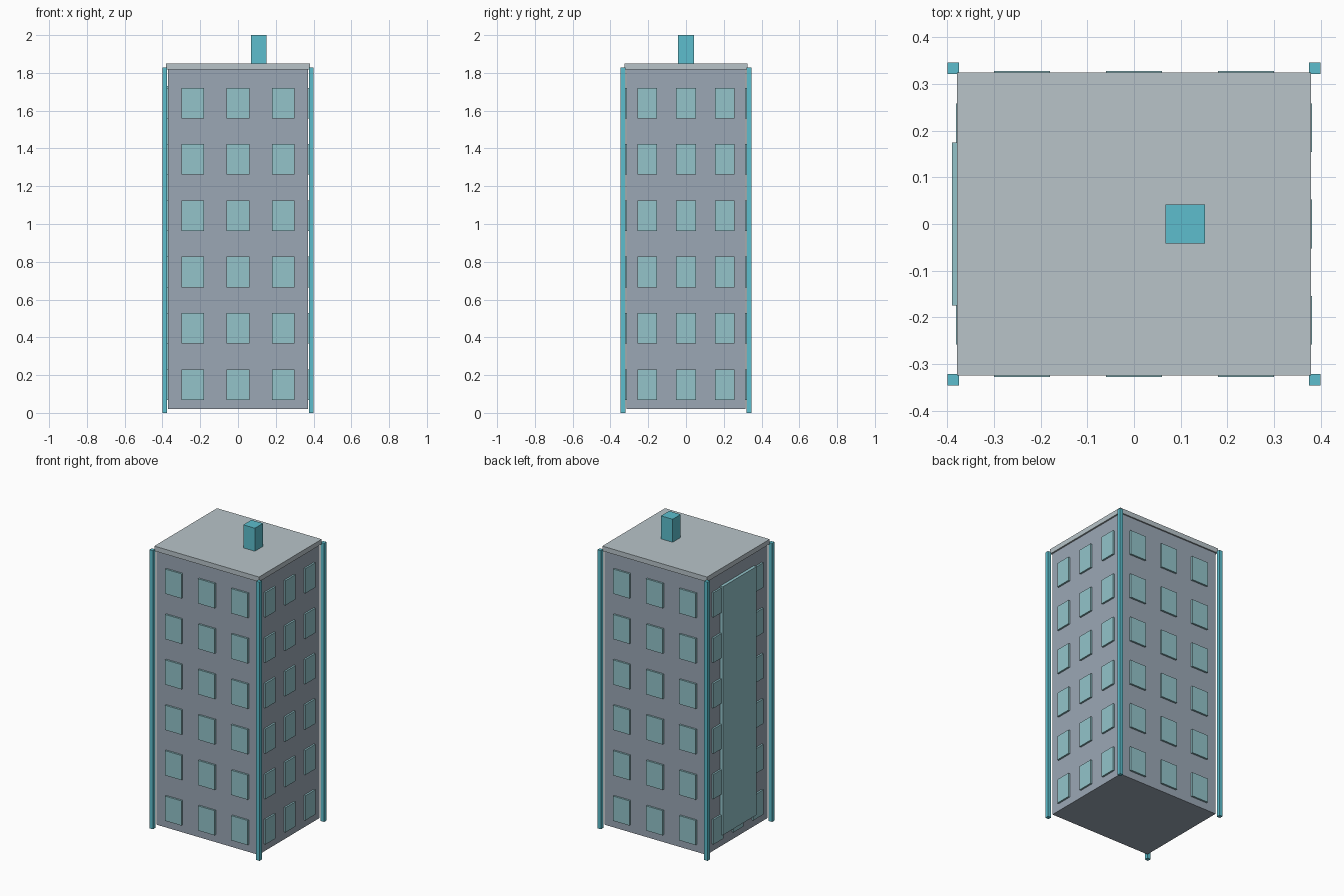
import bpy

cube = bpy.data.objects.get("Cube")
if cube:
    bpy.data.objects.remove(cube, do_unlink=True)


def material(name, hex_code):
    srgb = [int(hex_code[i:i + 2], 16) / 255 for i in (0, 2, 4)]
    colour = [c / 12.92 if c < 0.04045 else ((c + 0.055) / 1.055) ** 2.4 for c in srgb] + [1]
    mat = bpy.data.materials.new(name)
    mat.use_nodes = True
    mat.diffuse_color = colour
    mat.node_tree.nodes["Principled BSDF"].inputs["Base Color"].default_value = colour
    return mat


wall = material("wall_grey_blue", "9ba7b5")
glass = material("window_pale_teal", "93c4ca")
trim = material("trim_turquoise", "5dbecd")
slab = material("roof_light_grey", "b8c4c9")


def box(name, low, high, mat):
    """Axis-aligned box between two opposite corners."""
    bpy.ops.mesh.primitive_cube_add(size=1, location=[(a + b) / 2 for a, b in zip(low, high)])
    obj = bpy.context.object
    obj.name = name
    obj.scale = [b - a for a, b in zip(low, high)]
    bpy.ops.object.transform_apply(location=False, rotation=False, scale=True)
    obj.data.materials.append(mat)
    return obj


# Tower body, roof slab and chimney
BX, BY = 0.37, 0.316
box("tower_body", (-BX, -BY, 0.02), (BX, BY, 1.817), wall)
box("roof_slab", (-0.38, -0.325, 1.817), (0.38, 0.325, 1.849), slab)
box("chimney", (0.068, -0.042, 1.849), (0.152, 0.042, 2.0), trim)

# Corner posts
for sx, x in (("right", -0.3875), ("left", 0.3875)):
    for sy, y in (("front", -0.334), ("back", 0.334)):
        box(f"{sy}_{sx}_post", (x - 0.0125, y - 0.0125, 0),
            (x + 0.0125, y + 0.0125, 1.828), trim)

# Window grid on all four sides
for floor in range(6):
    z = 0.15 + floor * 0.298
    z0, z1 = z - 0.081, z + 0.081
    for col in (-1, 0, 1):
        x, y = col * 0.24, col * 0.206
        for side, s in (("front", -1), ("back", 1)):
            c = s * (BY + 0.0025)
            box(f"{side}_window", (x - 0.06, c - 0.0095, z0), (x + 0.06, c + 0.0095, z1), glass)
        for side, s in (("right", -1), ("left", 1)):
            c = s * (BX + 0.002)
            box(f"{side}_window", (c - 0.0095, y - 0.052, z0), (c + 0.0095, y + 0.052, z1), glass)

# Tall panel on one side wall
box("side_panel", (-0.39, -0.175, 0.1), (-0.37, 0.175, 1.73), glass)
